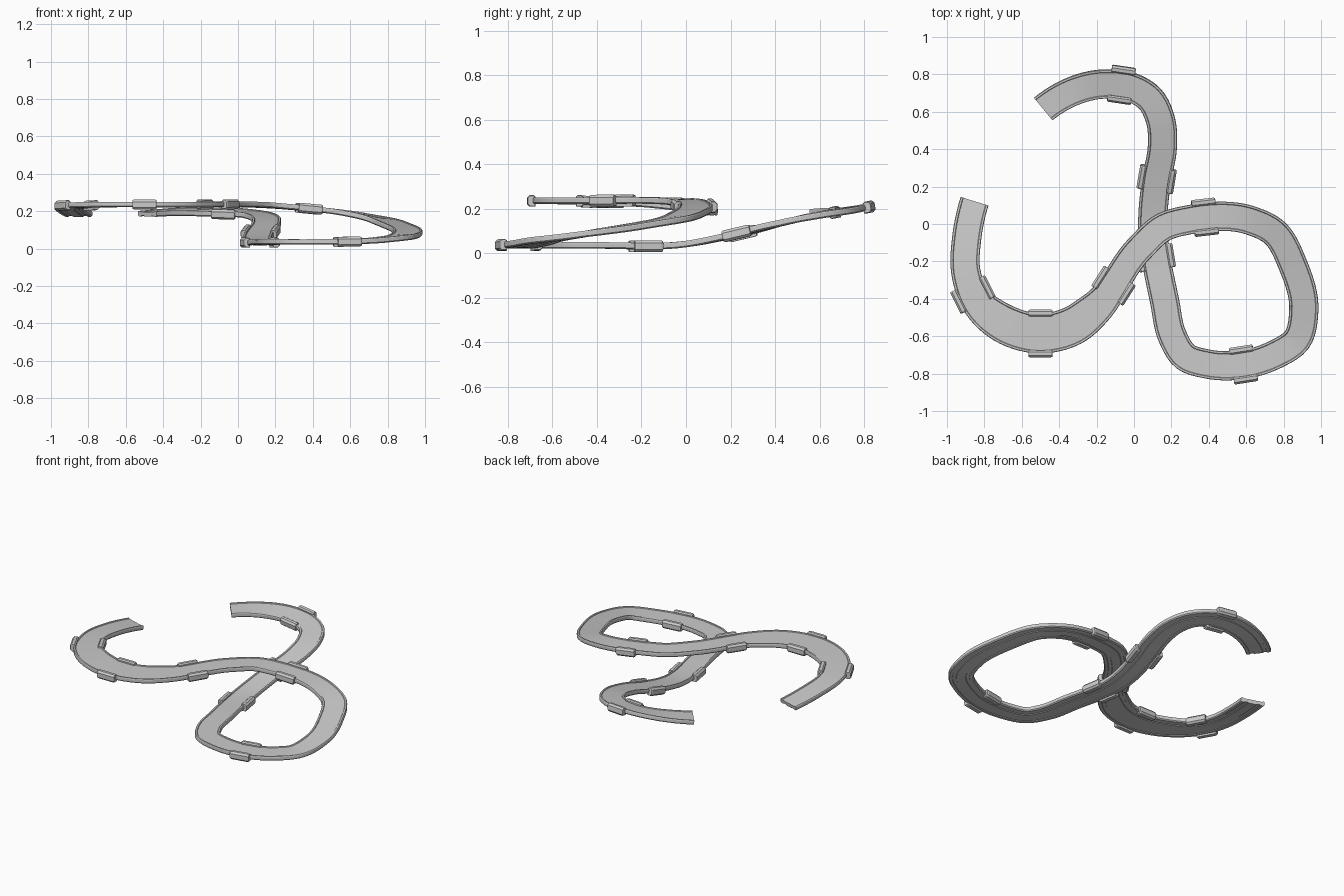
import bpy, bmesh
from math import exp, ceil
from mathutils import Vector

if "Cube" in bpy.data.objects:
    bpy.data.objects.remove(bpy.data.objects["Cube"])

# Centre line of the road
PATH = [Vector(p) for p in (
    (-.853, .12, .185), (-.895, -.08, .212), (-.90, -.25, .226), (-.845, -.405, .232),
    (-.70, -.53, .236), (-.50, -.585, .236), (-.33, -.545, .236), (-.21, -.455, .236),
    (.03, -.13, .237), (.16, -.015, .232), (.29, .022, .222), (.62, .02, .183),
    (.745, -.04, .157), (.85, -.22, .122), (.908, -.46, .086), (.87, -.62, .062),
    (.75, -.70, .046), (.39, -.748, .036), (.275, -.71, .036), (.205, -.60, .036),
    (.165, -.42, .036), (.10, 0, .042), (.118, .22, .085), (.152, .42, .135),
    (.143, .55, .163), (.085, .67, .183), (-.02, .733, .194), (-.14, .749, .198),
    (-.485, .615, .186))]
LAST = len(PATH) - 1


def slope(i):
    """Tangent at a control point, weighted by neighbour distance."""
    if i == 0 or i == LAST:
        a = min(i, LAST - 1)
        e = (PATH[a + 1] - PATH[a]).normalized()
        return (e * 2 - slope(1 if i == 0 else LAST - 1)).normalized()
    u, v = PATH[i] - PATH[i - 1], PATH[i + 1] - PATH[i]
    return (u * (v.length / u.length) + v * (u.length / v.length)) / (u.length + v.length)


def point(s):
    """Hermite curve through the path; s counts control points."""
    i = min(int(s), LAST - 1)
    t, a, b = s - i, PATH[i], PATH[i + 1]
    k = (b - a).length
    f = t * t * (3 - 2 * t)
    return (a * (1 - f) + b * f + slope(i) * k * t * (1 - t) ** 2
            - slope(i + 1) * k * t * t * (1 - t))


def frame(s):
    """Centre, tangent, left, up and half width at s."""
    c = point(s)
    t = (point(min(s + .02, LAST)) - point(max(s - .02, 0))).normalized()
    half = .078 + .029 * exp(-((c - PATH[5]).length / .37) ** 4)   # wide left bend
    bank = -.17 * exp(-((c - PATH[27]).length / .25) ** 2)         # banked back bend
    left = Vector((-t.y, t.x, 0)).normalized()
    left.z = bank
    left.normalize()
    return c, t, left, t.cross(left).normalized(), half


def loft(name, rings):
    """Closed skin through equal rings, capped at both ends."""
    bm = bmesh.new()
    vs = [[bm.verts.new(p) for p in ring] for ring in rings]
    n = len(vs[0])
    for a, b in zip(vs, vs[1:]):
        for j in range(n):
            bm.faces.new((a[j], a[(j + 1) % n], b[(j + 1) % n], b[j]))
    bm.faces.new(vs[0])
    bm.faces.new(vs[-1])
    bmesh.ops.recalc_face_normals(bm, faces=bm.faces)
    me = bpy.data.meshes.new(name)
    bm.to_mesh(me)
    bm.free()
    ob = bpy.data.objects.new(name, me)
    bpy.context.collection.objects.link(ob)
    return ob


# Road deck: half section (inset from edge, height), mirrored; raised lips, grooved underside
HALF = [(.016, .010), (.013, .014), (.003, .014), (0, .009), (0, -.009), (.006, -.015),
        (.024, -.015), (.026, -.011), (.048, -.011), (.050, -.015)]
stations = []
for i in range(LAST):
    n = ceil((PATH[i + 1] - PATH[i]).length / .03)
    stations += [i + k / n for k in range(n)]
stations.append(LAST)
rings = []
for s in stations:
    c, t, left, up, h = frame(s)
    prof = [(h - a, b) for a, b in HALF]
    prof += [(-x, y) for x, y in reversed(prof)]
    rings.append([c + left * x + up * y for x, y in prof])
deck = loft("road_deck", rings)
bpy.context.view_layer.objects.active = deck
deck.select_set(True)
bpy.ops.object.shade_smooth_by_angle(angle=.5)

# Bumper blocks clipped over both edges (outward offset, height)
CLIP = [(-.016, .019), (-.008, .026), (.010, .026), (.021, .014),
        (.021, -.016), (.010, -.027), (-.016, -.027)]
for k, s in enumerate((2.8, 5, 7.4, 10.27, 16.47, 20.57, 22.1, 26.4)):
    c, t, left, up, h = frame(s)
    for sign, side in ((1, "left"), (-1, "right")):
        loft(f"bumper_{side}_{k + 1}",
             [[c + t * d + left * sign * (h + x * f) + up * y * f for x, y in CLIP]
              for d, f in ((-.064, .85), (-.056, 1), (.056, 1), (.064, .85))])
